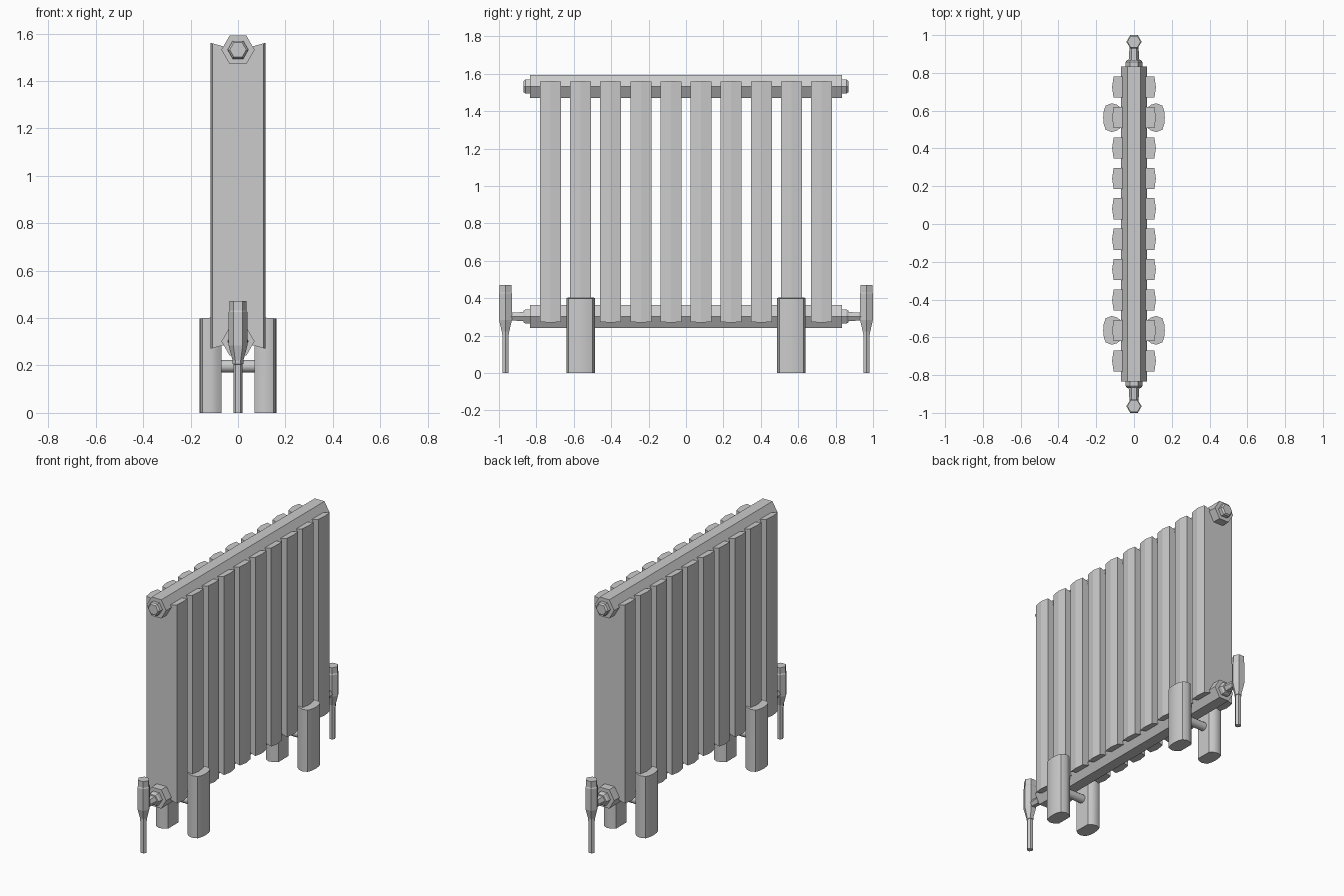
import bpy, bmesh, math
from mathutils import Matrix

if "Cube" in bpy.data.objects:
    bpy.data.objects.remove(bpy.data.objects["Cube"])


def finish(name, bm, smooth=False):
    bmesh.ops.recalc_face_normals(bm, faces=bm.faces)
    me = bpy.data.meshes.new(name)
    bm.to_mesh(me)
    bm.free()
    ob = bpy.data.objects.new(name, me)
    bpy.context.collection.objects.link(ob)
    if smooth:
        bpy.context.view_layer.objects.active = ob
        ob.select_set(True)
        bpy.ops.object.shade_smooth_by_angle(angle=math.radians(40))
        ob.select_set(False)
    return ob


def loft(name, rings, smooth=False):
    """Skin a list of equal-length point rings and cap both ends."""
    bm = bmesh.new()
    vs = [[bm.verts.new(p) for p in r] for r in rings]
    n = len(vs[0])
    for a, b in zip(vs, vs[1:]):
        for i in range(n):
            bm.faces.new((a[i], a[(i + 1) % n], b[(i + 1) % n], b[i]))
    bm.faces.new(vs[0])
    bm.faces.new(vs[-1])
    return finish(name, bm, smooth)


def turned(name, profile, mat, sides=6, smooth=False):
    """Polygonal turning along local z; profile is (radius, height)."""
    rings = []
    for r, h in profile:
        ring = []
        for i in range(sides):
            a = math.tau * i / sides
            ring.append(mat @ Matrix.Translation((r * math.cos(a), r * math.sin(a), h)).translation)
        rings.append(ring)
    return loft(name, rings, smooth)


def along_y(z, s=1):
    return Matrix.Translation((0, 0, z)) @ Matrix.Rotation(-s * math.pi / 2, 4, 'X')


TOP, BOTTOM = 1.532, 0.302

# hexagonal header pipes
for name, z in (("top_header", TOP), ("bottom_header", BOTTOM)):
    turned(name, [(0.07, -0.835), (0.07, 0.835)], along_y(z))

# ten flat columns with ridged edges and notched ends
for k in range(10):
    y = (k - 4.5) * 0.161
    outline = [(-0.116, 0), (-0.108, -0.056), (0, -0.056),
               (0.108, -0.056), (0.116, 0), (0.108, 0.056), (0, 0.056), (-0.108, 0.056)]
    loft(f"column_{k + 1}", [
        [(x, y + v, 0.302 - abs(x) * 0.27) for x, v in outline],
        [(x, y + v, 1.53 + abs(x) * 0.27) for x, v in outline]])

for s, side in ((-1, "front"), (1, "back")):
    # blanking plug on the top header
    turned(f"{side}_plug", [(0.044, 0.82), (0.044, 0.858), (0.035, 0.868)], along_y(TOP, s))
    # union nut and tail leading to the valve
    turned(f"{side}_union", [(0.044, 0.82), (0.044, 0.858), (0.036, 0.868),
                             (0.028, 0.869), (0.022, 0.965)], along_y(BOTTOM, s))
    # valve body with cap and supply pipe
    turned(f"{side}_valve", [(0.019, 0), (0.019, 0.205), (0.023, 0.207), (0.023, 0.222),
                             (0.04, 0.285), (0.04, 0.425), (0.036, 0.432), (0.036, 0.472)],
           Matrix.Translation((0, s * 0.965, 0)))

# feet clasping the columns, joined by a cross bar
half = [(0.069, 0.052), (0.09, 0.068), (0.118, 0.076), (0.15, 0.064), (0.16, 0.035)]
foot = half + [(0.163, 0)] + [(x, -y) for x, y in reversed(half)]
for s, side in ((-1, "front"), (1, "back")):
    y0 = s * 0.563
    for t, hand in ((-1, "left"), (1, "right")):
        loft(f"{side}_{hand}_foot", [
            [(t * x, y0 + v, 0) for x, v in foot],
            [(t * x, y0 + v, 0.405 - 0.07 * (x - 0.069)) for x, v in foot]], True)
    turned(f"{side}_cross_bar", [(0.027, -0.1), (0.027, 0.1)],
           Matrix.Translation((0, y0, 0.197)) @ Matrix.Rotation(math.pi / 2, 4, 'Y'), 12, True)
